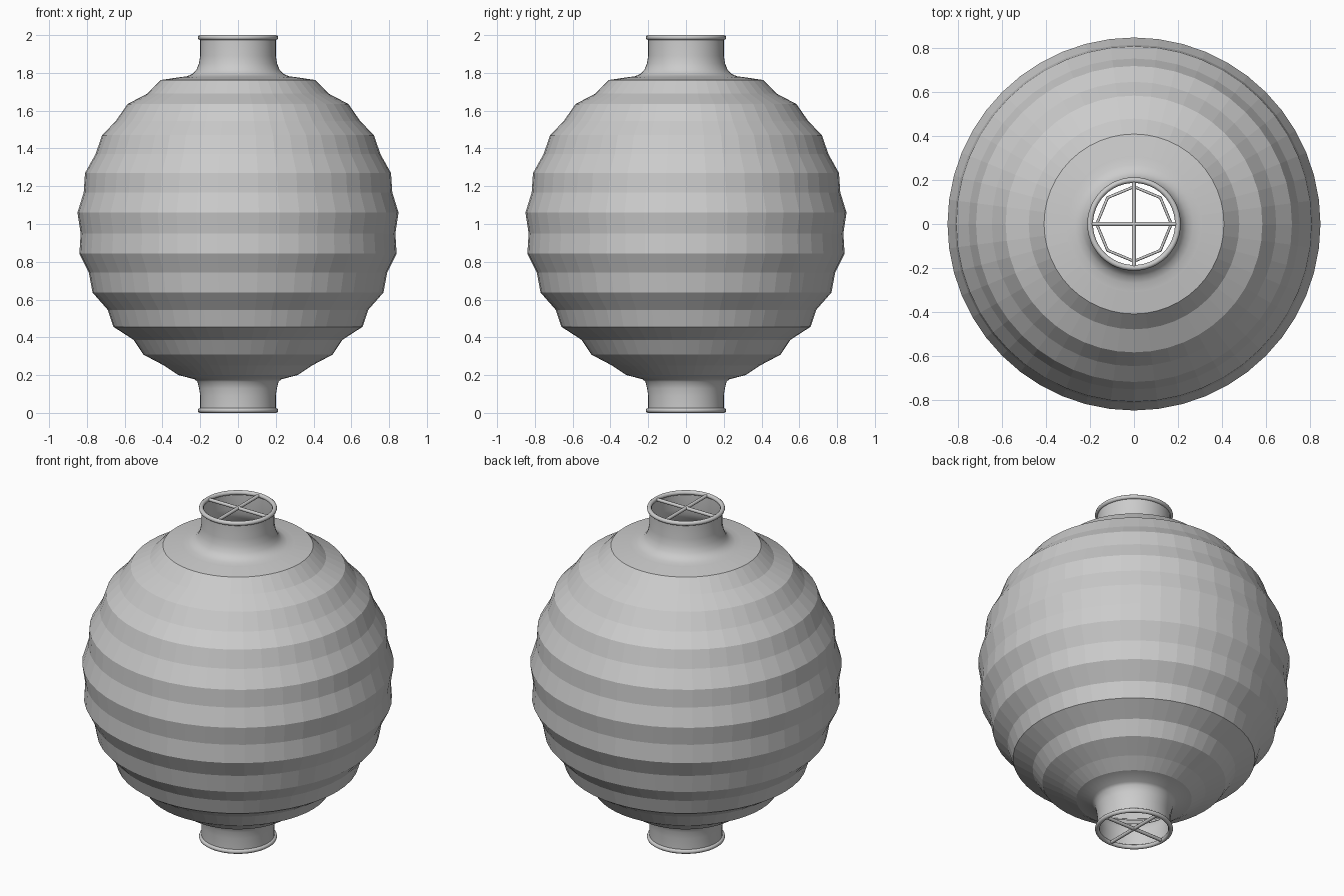
import bpy, bmesh, math
from mathutils import Vector

if "Cube" in bpy.data.objects:
    bpy.data.objects.remove(bpy.data.objects["Cube"], do_unlink=True)

grey = bpy.data.materials.new("plain grey")
grey.use_nodes = True
colour = (0.6, 0.6, 0.6, 1)
grey.diffuse_color = colour
grey.node_tree.nodes["Principled BSDF"].inputs["Base Color"].default_value = colour


def finish(obj, name, smooth):
    obj.name = name
    obj.data.materials.clear()
    obj.data.materials.append(grey)
    if smooth:
        bpy.ops.object.select_all(action="DESELECT")
        obj.select_set(True)
        bpy.context.view_layer.objects.active = obj
        bpy.ops.object.shade_smooth_by_angle(angle=math.radians(40))
    return obj


def lathe(name, profile, smooth, sides=48):
    """Turn a (radius, height) profile, listed bottom to top, about z."""
    bm = bmesh.new()
    rings = []
    for r, z in profile:
        rings.append([bm.verts.new((r * math.cos(math.tau * i / sides),
                                    r * math.sin(math.tau * i / sides), z))
                      for i in range(sides)])
    for low, high in zip(rings, rings[1:]):
        for i in range(sides):
            j = (i + 1) % sides
            bm.faces.new((low[i], low[j], high[j], high[i]))
    mesh = bpy.data.meshes.new(name)
    bm.to_mesh(mesh)
    bm.free()
    obj = bpy.data.objects.new(name, mesh)
    bpy.context.collection.objects.link(obj)
    return finish(obj, name, smooth)


def ring(name, radius, thick, z, sides):
    bpy.ops.mesh.primitive_torus_add(major_radius=radius, minor_radius=thick,
                                     major_segments=sides, minor_segments=10,
                                     location=(0, 0, z))
    return finish(bpy.context.object, name, True)


def cross(name, reach, thick, z):
    for axis, direction in (("x", Vector((1, 0, 0))), ("y", Vector((0, 1, 0)))):
        bpy.ops.mesh.primitive_cylinder_add(
            vertices=10, radius=thick, depth=2 * reach, location=(0, 0, z),
            rotation=direction.to_track_quat("Z", "Y").to_euler())
        finish(bpy.context.object, f"{name}_{axis}", True)


# Ribbed paper shell
lathe("paper_shell", [
    (.315, .20), (.39, .25), (.50, .308), (.553, .387), (.66, .456),
    (.69, .546), (.77, .637), (.79, .743), (.84, .843), (.833, .95),
    (.85, 1.06), (.817, 1.167), (.81, 1.27), (.754, 1.37), (.72, 1.47),
    (.648, 1.544), (.585, 1.635), (.48, 1.69), (.41, 1.762), (.31, 1.777)], False)

# Flared necks
lathe("lower_neck", [(.20, .013), (.20, .09), (.206, .13), (.215, .165),
                     (.23, .178), (.315, .20)], True)
lathe("upper_neck", [(.31, 1.777), (.27, 1.782), (.24, 1.795), (.22, 1.817),
                     (.207, 1.85), (.20, 1.89), (.20, 1.987)], True)

# Wire rims with crossed bars
for end, height in (("lower", .013), ("upper", 1.987)):
    ring(f"{end}_rim", .20, .013, height, 48)
    cross(f"{end}_crossbar", .197, .01, height)

# Thin eight-sided wire frame inside the bottom opening
ring("inner_wire_frame", .17, .007, .22, 8)
cross("inner_frame_arm", .172, .006, .22)
